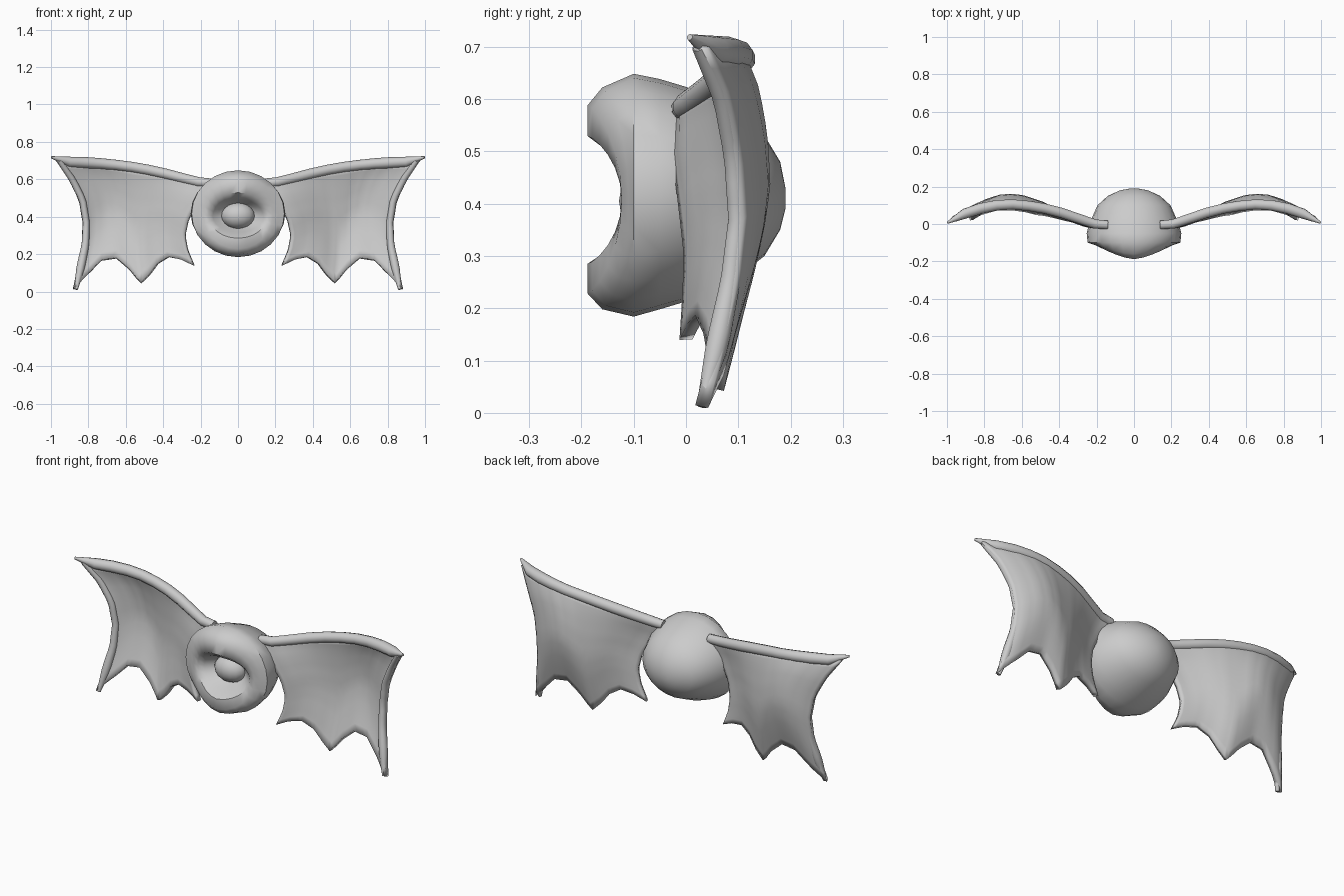
import bpy, bmesh
from math import sin, cos, pi
from mathutils import Vector

if "Cube" in bpy.data.objects:
    bpy.data.objects.remove(bpy.data.objects["Cube"])


def finish(name, bm, mirror=False, thickness=0):
    bmesh.ops.recalc_face_normals(bm, faces=bm.faces)
    me = bpy.data.meshes.new(name)
    bm.to_mesh(me)
    bm.free()
    ob = bpy.data.objects.new(name, me)
    bpy.context.collection.objects.link(ob)
    if thickness:
        s = ob.modifiers.new("Thickness", 'SOLIDIFY')
        s.thickness, s.offset = thickness, 0
    if mirror:
        m = ob.modifiers.new("Mirror", 'MIRROR')
        m.use_mirror_merge = False
    bpy.ops.object.select_all(action='DESELECT')
    bpy.context.view_layer.objects.active = ob
    ob.select_set(True)
    bpy.ops.object.shade_smooth_by_angle(angle=0.9)
    return ob


def poly(pts, t):
    f = t * (len(pts) - 1)
    i = min(int(f), len(pts) - 2)
    return Vector(pts[i]).lerp(Vector(pts[i + 1]), f - i)


def skin(bm, rings):
    vs = [[bm.verts.new(p) for p in r] for r in rings]
    n = len(vs[0])
    for a, b in zip(vs, vs[1:]):
        for i in range(n):
            bm.faces.new((a[i], a[(i + 1) % n], b[(i + 1) % n], b[i]))
    bm.faces.new(vs[0])
    bm.faces.new(vs[-1])


# body: rings from the back, over the saddle-shaped rim, into the socket
# (y, centre z, half width, half height, backward bend of the sides)
profile = [(.19, .41, .02, .02, 0), (.18, .415, .075, .065, 0), (.15, .415, .14, .115, 0),
           (.10, .42, .195, .16, 0), (.0, .418, .24, .205, 0), (-.05, .418, .253, .22, 0),
           (-.10, .416, .248, .232, .0), (-.16, .410, .215, .212, .05),
           (-.188, .408, .185, .18, .065), (-.188, .407, .158, .122, .065),
           (-.14, .405, .135, .088, .04), (-.08, .405, .11, .07, 0), (-.04, .405, .05, .04, 0)]
bm = bmesh.new()
N = 24
skin(bm, [[(rx * cos(2 * pi * i / N), y + bend * abs(cos(2 * pi * i / N)) ** 1.5,
            zc + rz * sin(2 * pi * i / N)) for i in range(N)]
          for y, zc, rx, rz, bend in profile])
finish("body", bm)

# eyeball in the socket
bm = bmesh.new()
bmesh.ops.create_uvsphere(bm, u_segments=16, v_segments=10, radius=1)
for v in bm.verts:
    v.co = (v.co.x * .09, v.co.y * .068 - .06, v.co.z * .07 + .405)
finish("eyeball", bm)

# wing edges
top = [(.14, -.005, .58), (.21, .0, .585), (.30, .03, .607), (.39, .06, .630), (.48, .083, .650),
       (.565, .097, .665), (.65, .105, .676), (.735, .10, .684), (.82, .083, .689),
       (.905, .055, .693), (.97, .025, .70)]
bottom = [(.235, .0, .14), (.30, .015, .17), (.37, .03, .185), (.43, .045, .15), (.475, .055, .09),
          (.52, .06, .045), (.58, .075, .12), (.65, .085, .18), (.73, .085, .168),
          (.82, .06, .075), (.88, .03, .012)]
inner = [top[0], (.2, -.015, .5), (.265, -.002, .39), (.285, .008, .3), (.27, .005, .22), bottom[0]]
outer = [top[-1], (.90, .07, .6), (.845, .09, .49), (.825, .098, .37), (.83, .085, .25),
         (.855, .06, .13), bottom[-1]]

# membrane: patch blended from its four edges, bulging slightly backward
U, V = 30, 14
bm = bmesh.new()
grid = []
for j in range(V + 1):
    v = j / V
    row = []
    for i in range(U + 1):
        u = i / U
        p = (poly(top, u) * (1 - v) + poly(bottom, u) * v
             + poly(inner, v) * (1 - u) + poly(outer, v) * u
             - Vector(top[0]) * (1 - u) * (1 - v) - Vector(top[-1]) * u * (1 - v)
             - Vector(bottom[0]) * (1 - u) * v - Vector(bottom[-1]) * u * v)
        p.y += .006 * sin(pi * u) * sin(pi * v ** .75)
        row.append(bm.verts.new(p))
    grid.append(row)
for a, b in zip(grid, grid[1:]):
    for i in range(U):
        bm.faces.new((a[i], a[i + 1], b[i + 1], b[i]))
finish("wing_membrane", bm, mirror=True, thickness=.026)


# arm and outer finger: tapered tubes
def tube(name, pts, radii, steps=20, n=10):
    bm = bmesh.new()
    rings = []
    for k in range(steps + 1):
        t = k / steps
        c = poly(pts, t)
        d = (poly(pts, min(1, t + .08)) - poly(pts, max(0, t - .08))).normalized()
        side = d.cross(Vector((0, 1, 0))).normalized()
        other = d.cross(side)
        r = poly([(x, 0, 0) for x in radii], t).x
        rings.append([c + r * (side * cos(2 * pi * i / n) + other * sin(2 * pi * i / n))
                      for i in range(n)])
    skin(bm, rings)
    finish(name, bm, mirror=True)


tube("wing_arm", top[:-1] + [(.997, .007, .718)],
     [.024, .026, .027, .028, .028, .028, .028, .029, .030, .028, .006])
tube("wing_finger", [(x - .014, y, z) for x, y, z in outer],
     [.014, .018, .018, .018, .02, .023, .010])
